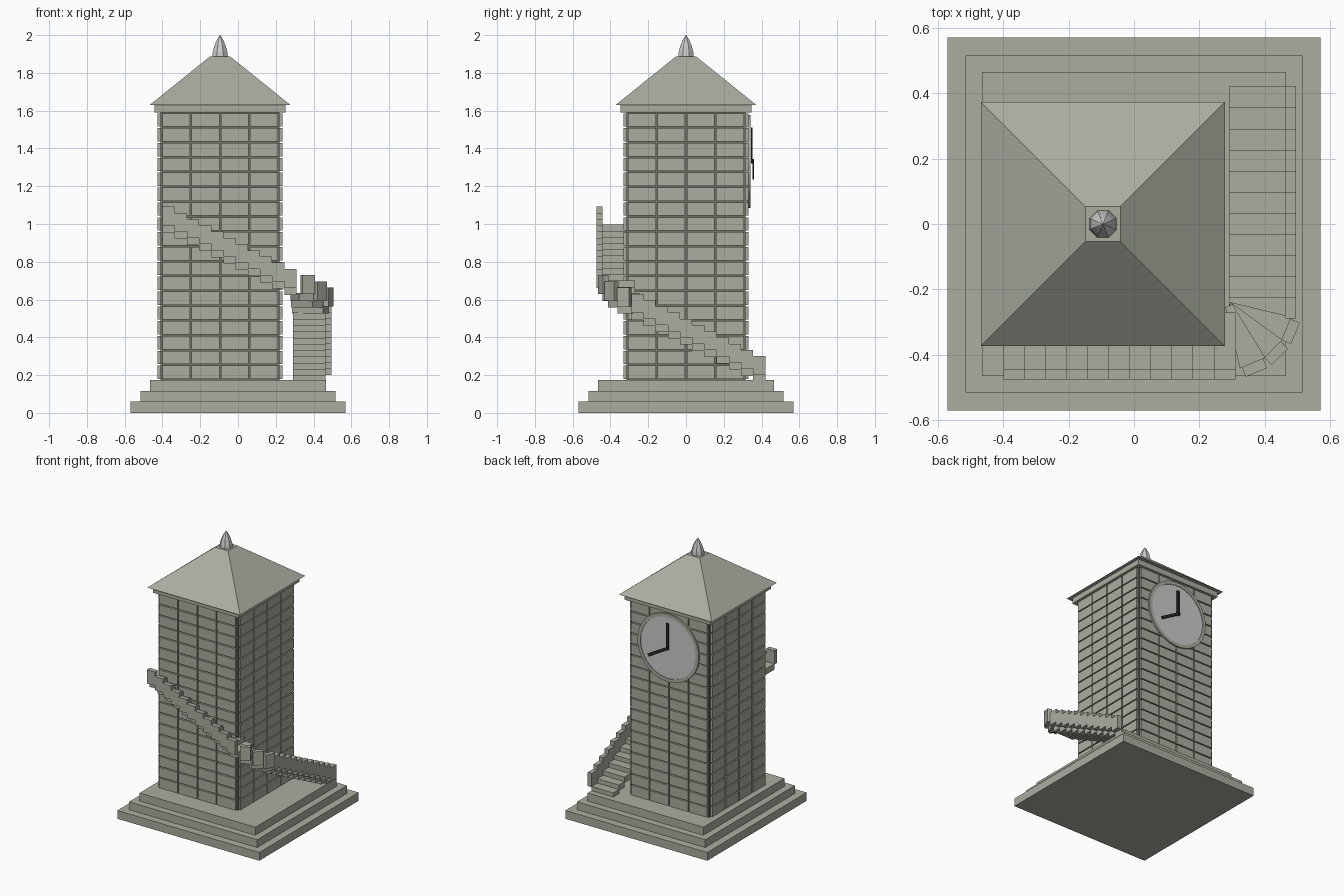
import bpy, bmesh, math
from mathutils import Matrix, Vector

if "Cube" in bpy.data.objects:
    bpy.data.objects.remove(bpy.data.objects["Cube"])


def material(name, rgb):
    m = bpy.data.materials.new(name)
    m.diffuse_color = (*rgb, 1)
    m.use_nodes = True
    m.node_tree.nodes["Principled BSDF"].inputs["Base Color"].default_value = m.diffuse_color
    return m


STONE = material("stone", (0.40, 0.42, 0.35))
MORTAR = material("mortar", (0.16, 0.17, 0.14))
DARK = material("dark_metal", (0.02, 0.02, 0.02))
TX = -0.095                      # tower axis


def finish(name, bm, mat=None):
    bmesh.ops.recalc_face_normals(bm, faces=bm.faces)
    me = bpy.data.meshes.new(name)
    bm.to_mesh(me)
    bm.free()
    ob = bpy.data.objects.new(name, me)
    bpy.context.collection.objects.link(ob)
    if mat:
        me.materials.append(mat)
    return ob


def add_box(bm, lo, hi, mat=Matrix()):
    lo, hi = Vector(lo), Vector(hi)
    m = mat @ Matrix.Translation((lo + hi) / 2) @ Matrix.Diagonal((*(hi - lo), 1))
    bmesh.ops.create_cube(bm, size=1, matrix=m)


def box(name, lo, hi, mat=STONE):
    bm = bmesh.new()
    add_box(bm, lo, hi)
    return finish(name, bm, mat)


def lathe(name, profile, sides, matrix, mat=None, closed=False):
    """Revolve (radius, height) points around local z."""
    bm = bmesh.new()
    rings = [[bm.verts.new((r * math.cos(2 * math.pi * (k + 0.5) / sides),
                            r * math.sin(2 * math.pi * (k + 0.5) / sides), z))
              for k in range(sides)] for r, z in profile]
    pairs = list(zip(rings, rings[1:])) + ([(rings[-1], rings[0])] if closed else [])
    for a, b in pairs:
        for k in range(sides):
            n = (k + 1) % sides
            bm.faces.new((a[k], a[n], b[n], b[k]))
    if not closed:
        bm.faces.new(rings[0])
        bm.faces.new(rings[-1])
    bm.transform(matrix)
    return finish(name, bm, mat)


# Stepped plinth
for i, (h, z0, z1) in enumerate([(0.57, 0, 0.06), (0.515, 0.06, 0.117), (0.465, 0.117, 0.175)]):
    box(f"plinth_step_{i + 1}", (-h, -h, z0), (h, h, z1))

# Tower core (mortar) and stone blocks on four sides
Z0, Z1, ROWS, COLS, GAP = 0.175, 1.59, 18, 4, 0.008
box("tower_core", (TX - 0.316, -0.316, Z0), (TX + 0.316, 0.316, Z1), MORTAR)
bm = bmesh.new()
dz, dx = (Z1 - Z0) / ROWS, 0.62 / COLS
for side in range(4):
    turn = Matrix.Translation((TX, 0, 0)) @ Matrix.Rotation(side * math.pi / 2, 4, 'Z')
    for r in range(ROWS):
        for c in range(COLS):
            x, z = -0.31 + c * dx, Z0 + r * dz
            add_box(bm, (x + GAP / 2, -0.331, z + GAP / 2),
                    (x + dx - GAP / 2, -0.31, z + dz - GAP / 2), turn)
finish("wall_blocks", bm, STONE)

# Cornice, pyramid roof and finial
box("cornice", (TX - 0.346, -0.346, 1.59), (TX + 0.346, 0.346, 1.63))
s = math.sqrt(2)
lathe("roof", [(0.373 * s, 1.63), (0.053 * s, 1.887)], 4, Matrix.Translation((TX, 0, 0)), STONE)
lathe("finial", [(0.045, 1.885), (0.042, 1.91), (0.032, 1.945), (0.018, 1.975), (0.001, 2.0)],
      8, Matrix.Translation((TX, 0, 0)))

# Clock on the back: local z points outward (+y), local y points up
clock = (Matrix.Translation((TX, 0.331, 1.33)) @ Matrix.Rotation(math.pi, 4, 'Z')
         @ Matrix.Rotation(math.pi / 2, 4, 'X'))
lathe("clock_face", [(0.226, -0.01), (0.226, 0.007)], 32, clock)
lathe("clock_rim", [(0.222, -0.01), (0.222, 0.011), (0.247, 0.011), (0.247, -0.01)],
      32, clock, STONE, closed=True)
for name, angle, length, z in [("minute_hand", 0, 0.18, 0.014), ("hour_hand", 120, 0.17, 0.021)]:
    bm = bmesh.new()
    add_box(bm, (-0.01, -0.01, z), (0.01, length, z + 0.008),
            clock @ Matrix.Rotation(math.radians(angle), 4, 'Z'))
    finish(name, bm, DARK)

# Staircase: 11 steps up the right side, 3 winders, 11 steps along the front
RISE, RUN = 0.033, 0.0645
treads, parapet = bmesh.new(), bmesh.new()
for i in range(11):
    t = 0.205 + i * RISE
    y = 0.42 - i * RUN
    add_box(treads, (0.29, y - RUN, max(t - 0.042, 0.17)), (0.463, y, t))
    add_box(parapet, (0.463, y - RUN, t - 0.005), (0.495, y, t + 0.095))
    t += 14 * RISE
    x = 0.31 - i * RUN
    add_box(treads, (x - RUN, -0.443, t - 0.042), (x, -0.27, t))
    add_box(parapet, (x - RUN, -0.475, t - 0.005), (x, -0.443, t + 0.095))
for i in range(3):
    t = 0.205 + (11 + i) * RISE
    m = Matrix.Translation((0.29, -0.25, 0)) @ Matrix.Rotation(math.radians(-22.5 * (i + 1)), 4, 'Z')
    outline = [(0, -0.012), (0.19, -0.042), (0.19, 0.042), (0, 0.012)]
    low = [treads.verts.new(m @ Vector((x, y, t - 0.042))) for x, y in outline]
    top = [treads.verts.new(m @ Vector((x, y, t))) for x, y in outline]
    treads.faces.new(low)
    treads.faces.new(top)
    for k in range(4):
        n = (k + 1) % 4
        treads.faces.new((low[k], low[n], top[n], top[k]))
    add_box(parapet, (0.188, -0.035, t - 0.005), (0.22, 0.035, t + 0.095), m)
finish("stair_treads", treads, STONE)
finish("stair_parapet", parapet, STONE)
